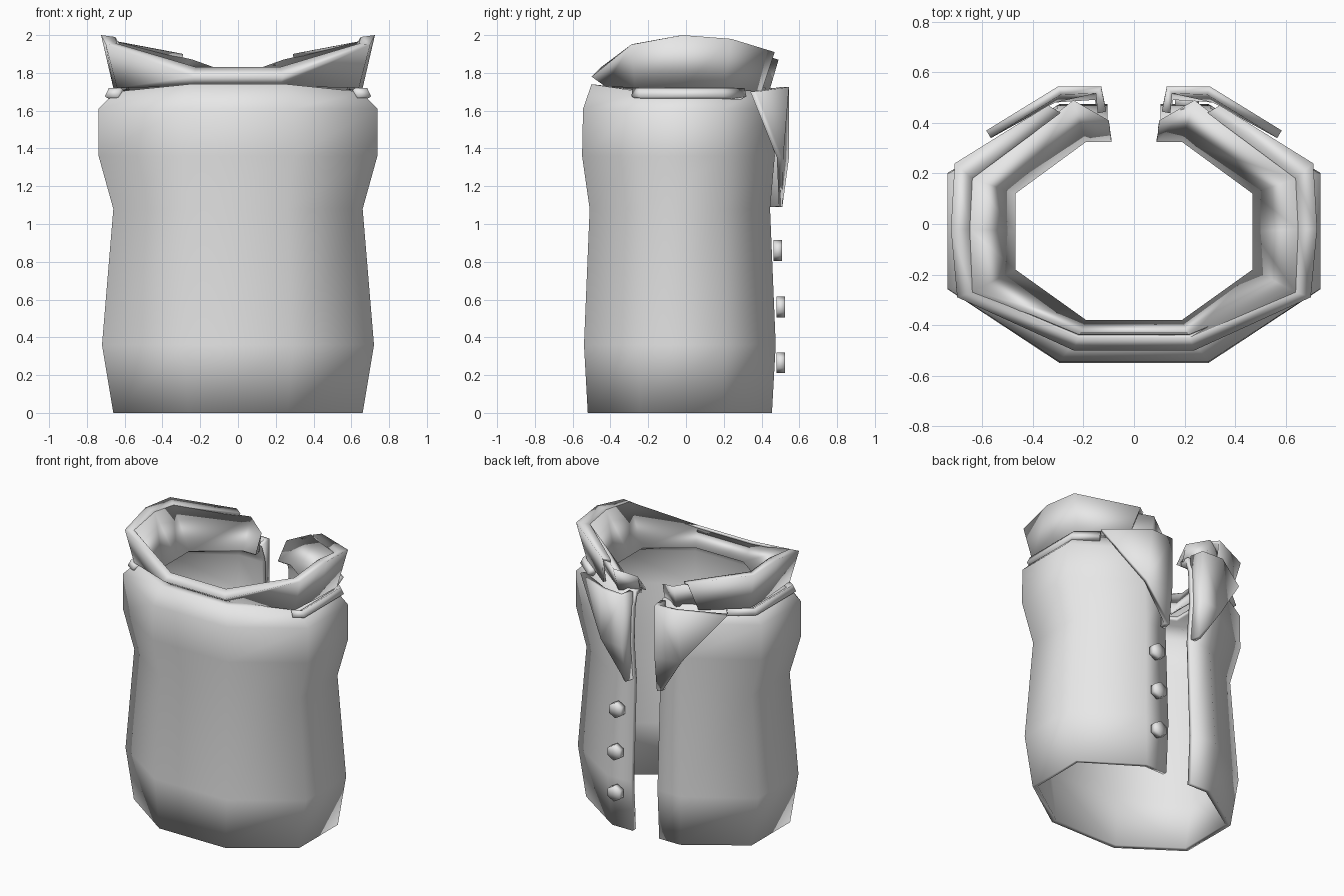
import bpy
from math import radians

cube = bpy.data.objects.get("Cube")
if cube:
    bpy.data.objects.remove(cube, do_unlink=True)

grey = bpy.data.materials.new("light_grey_cloth")
grey.use_nodes = True
GREY = (0.8, 0.8, 0.8, 1)
grey.diffuse_color = GREY
for node in grey.node_tree.nodes:
    if node.type == 'BSDF_PRINCIPLED':
        node.inputs["Base Color"].default_value = GREY


def cloth(name, verts, faces, thickness, mirror=False):
    """Soft-shaded sheet thickened inwards, optionally mirrored across x."""
    mesh = bpy.data.meshes.new(name)
    mesh.from_pydata(verts, [], faces)
    mesh.materials.append(grey)
    mesh.shade_smooth()
    obj = bpy.data.objects.new(name, mesh)
    bpy.context.collection.objects.link(obj)
    if mirror:
        obj.modifiers.new("Mirror", 'MIRROR')
    solid = obj.modifiers.new("Solidify", 'SOLIDIFY')
    solid.thickness = thickness
    solid.offset = -1


def loft(name, rows, thickness, mirror=False):
    """Skin between rows of points that all have the same length."""
    n = len(rows[0])
    verts = [p for row in rows for p in row]
    faces = [(i * n + j, i * n + j + 1, (i + 1) * n + j + 1, (i + 1) * n + j)
             for i in range(len(rows) - 1) for j in range(n - 1)]
    cloth(name, verts, faces, thickness, mirror)


def both_sides(half):
    """Open ring from a half that runs from the front to the back opening."""
    return [(-x, y, z) for x, y, z in reversed(half)] + half


def body_ring(z, side, front, back, drop=0.0):
    return both_sides([
        (0.4 * side, front, z),
        (side, 0.47 * front, z - drop),
        (side, 0.43 * back, z - drop),
        (0.41 * side, back, z - drop / 2),
        (0.105, back, z - drop / 2)])


# Body, open down the back
loft("vest_body", [
    body_ring(0.0, 0.66, -0.52, 0.455),
    body_ring(0.36, 0.72, -0.54, 0.475),
    body_ring(1.08, 0.66, -0.51, 0.445),
    body_ring(1.36, 0.738, -0.55, 0.47),
    body_ring(1.61, 0.738, -0.545, 0.46),
    body_ring(1.74, 0.65, -0.50, 0.42, 0.04),
    body_ring(1.73, 0.53, -0.41, 0.35, 0.03)], 0.035)

# Turned-down collar flap: outer bottom, rim and crease lines
outer_bottom = [(0.22, -0.43, 1.73), (0.64, -0.27, 1.72), (0.66, -0.02, 1.72),
                (0.65, 0.20, 1.71), (0.38, 0.40, 1.70)]
rim = [(0.24, -0.50, 1.78), (0.70, -0.29, 1.95), (0.725, -0.02, 2.0),
       (0.71, 0.24, 1.98), (0.34, 0.47, 1.91)]
crease = [(0.22, -0.45, 1.83), (0.64, -0.27, 1.955), (0.65, -0.02, 1.99),
          (0.64, 0.18, 1.965), (0.29, 0.44, 1.90)]
loft("collar_flap", [both_sides(r) for r in (outer_bottom, rim, crease)], 0.02)

# Standing collar inside it, reaching to the opening
stand_outer = [(0.20, -0.40, 1.71), (0.58, -0.24, 1.71), (0.59, -0.02, 1.71),
               (0.58, 0.16, 1.71), (0.23, 0.44, 1.70), (0.095, 0.38, 1.70)]
stand_top = crease[:-1] + [(0.24, 0.49, 1.87), (0.10, 0.41, 1.82)]
stand_inner = [(0.19, -0.38, 1.70), (0.47, -0.18, 1.70), (0.47, -0.03, 1.70),
               (0.47, 0.12, 1.70), (0.19, 0.325, 1.70), (0.09, 0.325, 1.70)]
loft("collar_stand", [both_sides(r) for r in
                      (stand_outer, stand_top, stand_inner)], 0.01)

# Narrow strip under the collar on each side
path = [(0.64, -0.29), (0.705, -0.25), (0.705, 0.20), (0.56, 0.32)]
loft("collar_strips", [[(x * s, y * s, z) for x, y in path]
                       for s, z in ((1, 1.675), (0.97, 1.72))], 0.05, True)

# Folded lapels beside the opening, each with a flange along the inner edge
cloth("lapels", [
    (0.13, 0.545, 1.72), (0.30, 0.545, 1.725), (0.585, 0.37, 1.70),
    (0.32, 0.515, 1.35), (0.13, 0.545, 1.35), (0.125, 0.51, 1.09),
    (0.11, 0.445, 1.72), (0.11, 0.45, 1.35), (0.11, 0.44, 1.09)],
    [(3, 4, 0, 1), (3, 1, 2), (5, 4, 3), (4, 7, 6, 0), (5, 8, 7, 4)],
    0.035, True)

# Three buttons on the left panel
for i, (y, z) in enumerate([(0.487, 0.86), (0.502, 0.56), (0.502, 0.265)]):
    bpy.ops.mesh.primitive_cylinder_add(
        vertices=6, radius=0.055, depth=0.045, end_fill_type='TRIFAN',
        location=(0.21, y, z), rotation=(radians(90), 0, 0))
    button = bpy.context.object
    button.name = f"button_{i + 1}"
    button.data.materials.append(grey)
    bpy.ops.object.shade_smooth()
